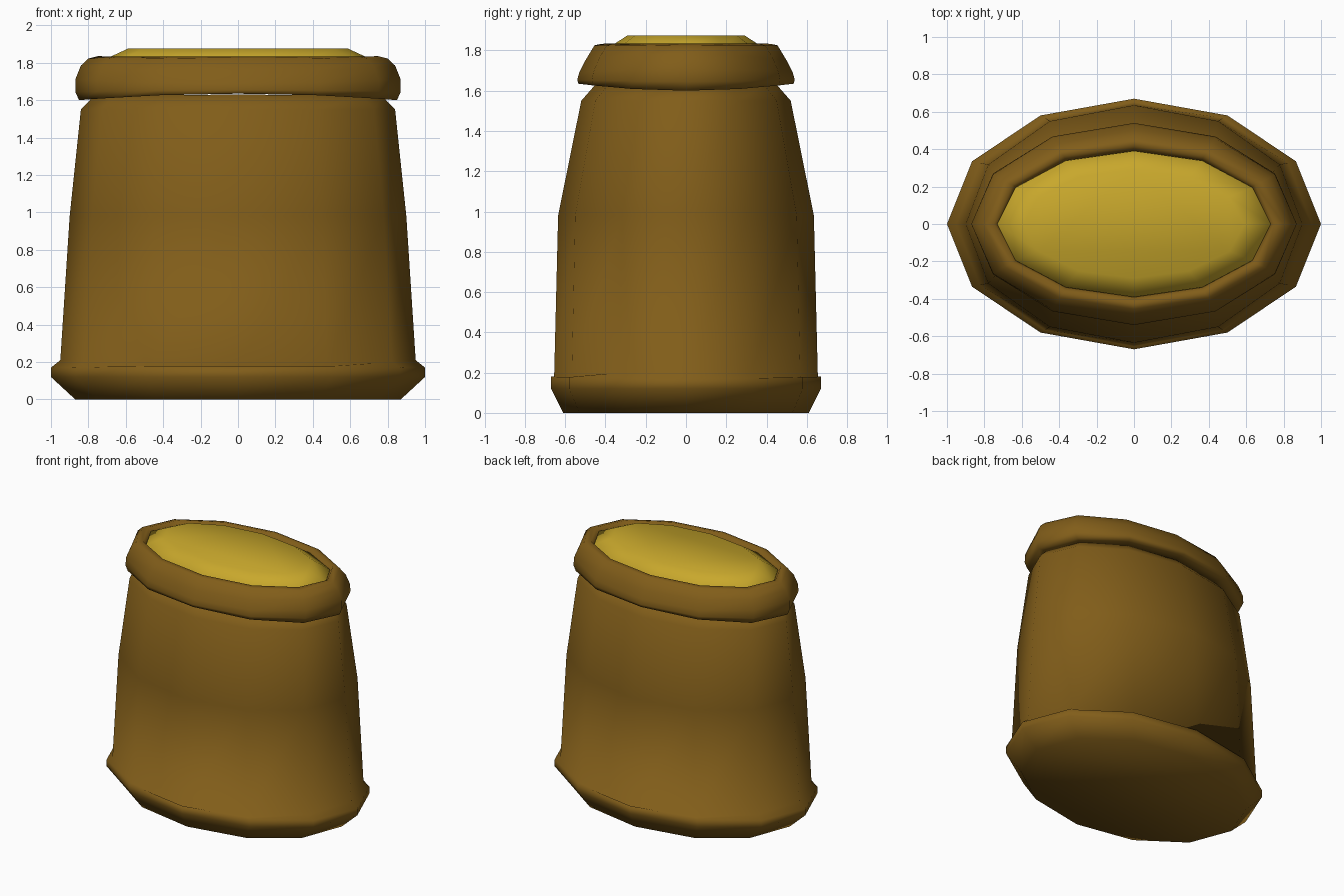
import bpy, bmesh, math

if "Cube" in bpy.data.objects:
    bpy.data.objects.remove(bpy.data.objects["Cube"])

SIDES = 12


def material(name, color):
    mat = bpy.data.materials.new(name)
    mat.diffuse_color = (*color, 1)
    mat.use_nodes = True
    mat.node_tree.nodes["Principled BSDF"].inputs["Base Color"].default_value = mat.diffuse_color
    return mat


def oval_loft(name, rings, mat, closed=False):
    """Rings are (x radius, y radius, z at the ends, z at front and back)."""
    bm = bmesh.new()
    loops = []
    for rx, ry, z_end, z_mid in rings:
        loop = []
        for i in range(SIDES):
            a = math.tau * i / SIDES
            z = z_end + (z_mid - z_end) * math.sin(a) ** 2
            loop.append(bm.verts.new((rx * math.cos(a), ry * math.sin(a), z)))
        loops.append(loop)
    pairs = list(zip(loops, loops[1:]))
    if closed:
        pairs.append((loops[-1], loops[0]))
    else:
        bm.faces.new(loops[0][::-1])
        bm.faces.new(loops[-1])
    for low, high in pairs:
        for i in range(SIDES):
            j = (i + 1) % SIDES
            bm.faces.new((low[i], low[j], high[j], high[i]))
    bmesh.ops.recalc_face_normals(bm, faces=bm.faces)
    for f in bm.faces:
        f.smooth = True
    mesh = bpy.data.meshes.new(name)
    bm.to_mesh(mesh)
    bm.free()
    mesh.materials.append(mat)
    obj = bpy.data.objects.new(name, mesh)
    bpy.context.collection.objects.link(obj)
    return obj


cloth = material("sackcloth", (0.22, 0.11, 0.01))
gold = material("grain", (0.58, 0.39, 0.025))

# Sack body with a bulging foot
oval_loft("sack_body", [
    (0.87, 0.61, 0, 0),
    (1.00, 0.67, 0.12, 0.12),
    (1.00, 0.67, 0.17, 0.18),
    (0.95, 0.655, 0.21, 0.17),
    (0.90, 0.635, 0.98, 0.98),
    (0.84, 0.52, 1.55, 1.55),
    (0.77, 0.45, 1.62, 1.63),
], cloth)

# Rolled rim, slightly lower at the two ends
oval_loft("rolled_rim", [
    (0.75, 0.43, 1.61, 1.64),
    (0.85, 0.535, 1.60, 1.635),
    (0.87, 0.54, 1.645, 1.655),
    (0.87, 0.53, 1.71, 1.69),
    (0.84, 0.50, 1.785, 1.75),
    (0.80, 0.455, 1.823, 1.825),
    (0.75, 0.42, 1.835, 1.833),
    (0.72, 0.385, 1.78, 1.79),
], cloth, closed=True)

# Heaped contents
oval_loft("grain_heap", [
    (0.74, 0.40, 1.70, 1.70),
    (0.73, 0.39, 1.81, 1.81),
    (0.59, 0.29, 1.875, 1.875),
], gold)
